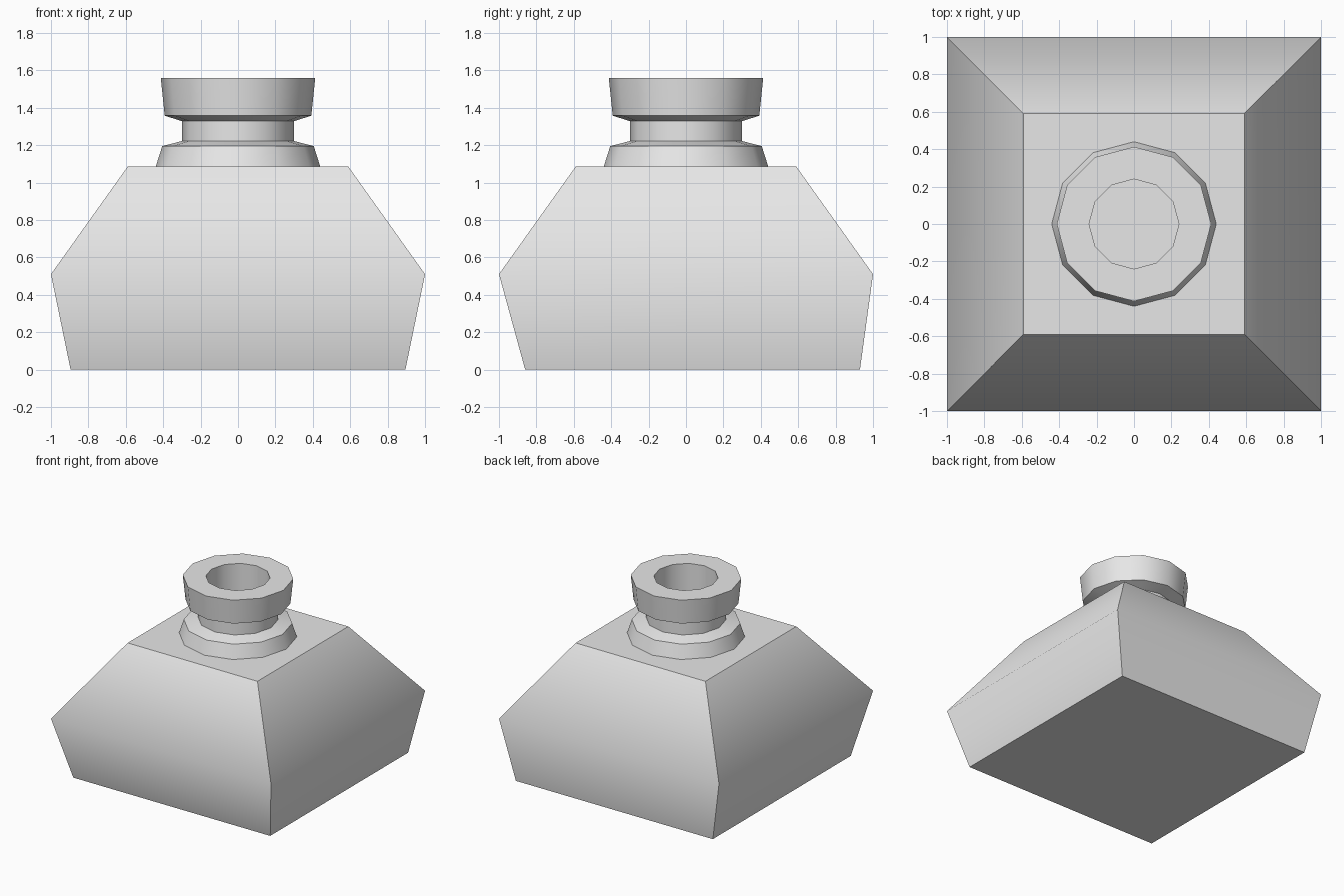
import bpy, bmesh
from math import sin, cos, tau, radians

cube = bpy.data.objects.get("Cube")
if cube:
    bpy.data.objects.remove(cube, do_unlink=True)

grey = bpy.data.materials.new("plain grey")
grey.use_nodes = True
colour = (0.8, 0.8, 0.8, 1)
grey.diffuse_color = colour
grey.node_tree.nodes["Principled BSDF"].inputs["Base Color"].default_value = colour


def loft(name, rings, sides, turn, close_start=True):
    """Join regular rings of (radius, height, y offset) into one surface."""
    bm = bmesh.new()
    loops = []
    for r, z, y in rings:
        angles = [turn + tau * i / sides for i in range(sides)]
        loops.append([bm.verts.new((r * cos(a), y + r * sin(a), z)) for a in angles])
    for low, high in zip(loops, loops[1:]):
        for i in range(sides):
            j = (i + 1) % sides
            bm.faces.new((low[i], low[j], high[j], high[i]))
    if close_start:
        bm.faces.new(loops[0][::-1])
    bm.faces.new(loops[-1])
    mesh = bpy.data.meshes.new(name)
    bm.to_mesh(mesh)
    bm.free()
    mesh.materials.append(grey)
    obj = bpy.data.objects.new(name, mesh)
    bpy.context.collection.objects.link(obj)
    bpy.ops.object.select_all(action="DESELECT")
    obj.select_set(True)
    bpy.context.view_layer.objects.active = obj
    bpy.ops.object.shade_smooth_by_angle(angle=radians(52))


# Square bottle body, widest at the waist, with a slightly shifted base
diagonal = 2 ** 0.5
body = [(0.895, 0, 0.035), (1, 0.51, 0), (0.59, 1.085, 0)]
loft("bottle_body", [(h * diagonal, z, y) for h, z, y in body], 4, tau / 8)

# Collar, neck, flared lip and the hollow mouth down to the body
neck = [(0.44, 1.085), (0.405, 1.195), (0.3, 1.222), (0.3, 1.328),
        (0.392, 1.358), (0.413, 1.56), (0.24, 1.56), (0.24, 1.09)]
loft("bottle_neck", [(r, z, 0) for r, z in neck], 12, 0, close_start=False)
